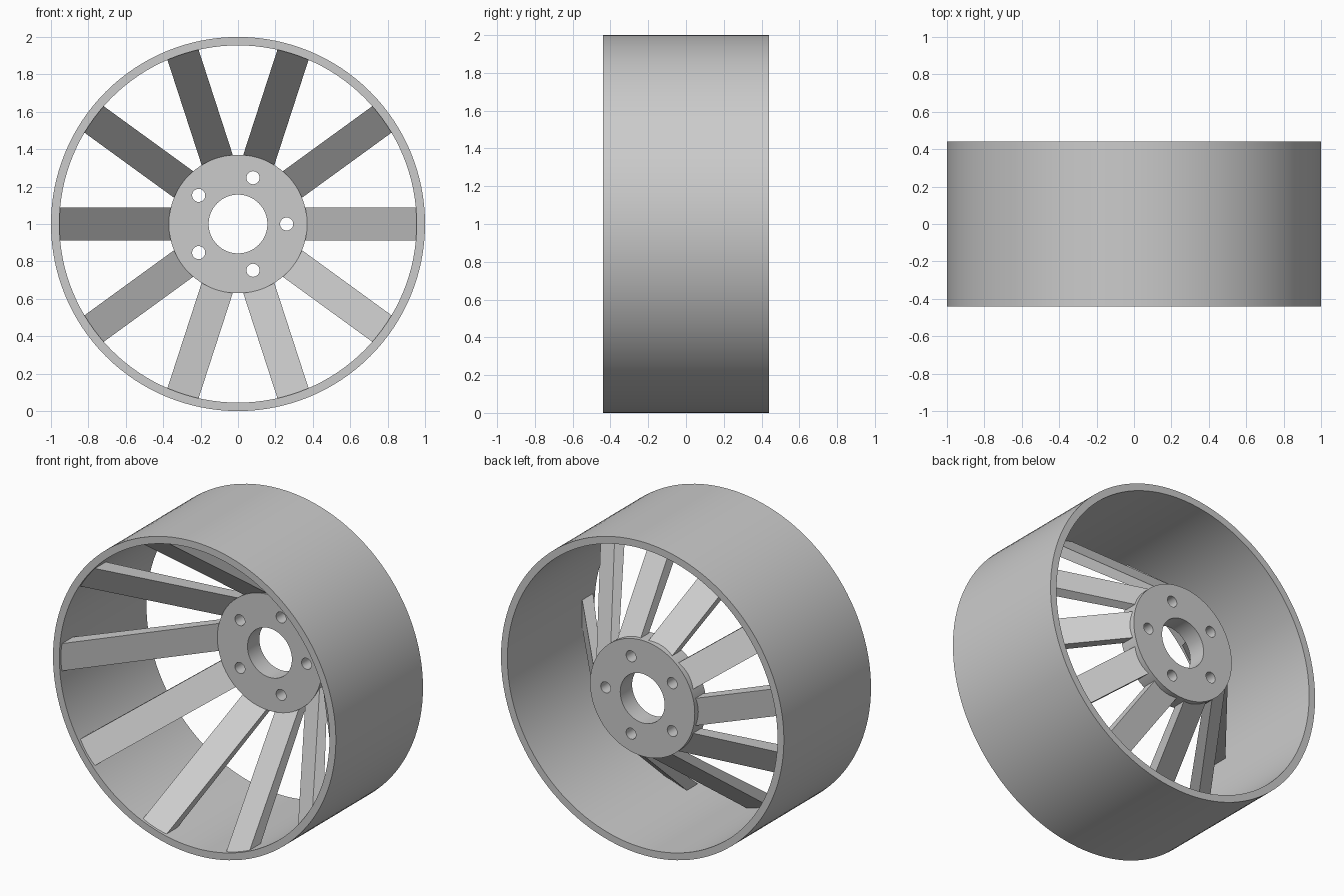
import bpy, bmesh, math
from mathutils import Matrix

if "Cube" in bpy.data.objects:
    bpy.data.objects.remove(bpy.data.objects["Cube"])

RIM_OUT, RIM_IN, HALF_DEPTH = 1.0, 0.955, 0.44
HUB_R, HUB_FRONT, BORE_R = 0.37, 0.32, 0.157
BOLT_CIRCLE, BOLT_R = 0.26, 0.035
CENTRE = Matrix.Translation((0, 0, 1))

metal = bpy.data.materials.new("light_grey_metal")
metal.diffuse_color = (0.6, 0.6, 0.6, 1)
metal.use_nodes = True
metal.node_tree.nodes["Principled BSDF"].inputs["Base Color"].default_value = metal.diffuse_color


def finish(obj):
    obj.data.materials.clear()
    obj.data.materials.append(metal)
    bpy.ops.object.select_all(action='DESELECT')
    obj.select_set(True)
    bpy.context.view_layer.objects.active = obj
    bpy.ops.object.shade_smooth_by_angle(angle=math.radians(30))


def disc(name, circles, y_front, y_back):
    """Plate facing -y; the first circle is the outline, the rest are holes."""
    curve = bpy.data.curves.new(name, 'CURVE')
    curve.dimensions = '2D'
    curve.fill_mode = 'BOTH'
    curve.extrude = (y_back - y_front) / 2
    for cx, cy, r, n in circles:
        s = curve.splines.new('POLY')
        s.points.add(n - 1)
        s.use_cyclic_u = True
        for i, p in enumerate(s.points):
            a = 2 * math.pi * i / n
            p.co = (cx + r * math.cos(a), cy + r * math.sin(a), 0, 1)
    obj = bpy.data.objects.new(name, curve)
    bpy.context.collection.objects.link(obj)
    bpy.ops.object.select_all(action='DESELECT')
    obj.select_set(True)
    bpy.context.view_layer.objects.active = obj
    bpy.ops.object.convert(target='MESH')
    obj = bpy.context.object
    # Weld the caps to the walls and stand the plate upright
    bm = bmesh.new()
    bm.from_mesh(obj.data)
    bmesh.ops.remove_doubles(bm, verts=bm.verts, dist=1e-5)
    bmesh.ops.recalc_face_normals(bm, faces=bm.faces)
    bm.transform(Matrix.Translation((0, (y_front + y_back) / 2, 1))
                 @ Matrix.Rotation(math.pi / 2, 4, 'X'))
    bm.to_mesh(obj.data)
    bm.free()
    finish(obj)


# Rim barrel
disc("rim", [(0, 0, RIM_OUT, 128), (0, 0, RIM_IN, 128)], -HALF_DEPTH, HALF_DEPTH)

# Hub plate with centre bore and five bolt holes
bolts = [(BOLT_CIRCLE * math.cos(a), BOLT_CIRCLE * math.sin(a), BOLT_R, 32)
         for a in (math.radians(72 * i) for i in range(5))]
disc("hub", [(0, 0, HUB_R, 96), (0, 0, BORE_R, 64)] + bolts, HUB_FRONT, HALF_DEPTH)

# Ten spokes sweeping from the recessed hub to the front of the rim
HALF_W, THICK = 0.0875, 0.11
SLOPE = (-0.42 - HUB_FRONT) / (0.95 - HUB_R)
profile = []
for r, back in ((0.345, 0), (0.96, 0), (0.96, 1), (0.345, 1)):
    y = HUB_FRONT + 0.002 + SLOPE * (r - HUB_R) + back * THICK
    profile.append((r, min(y, HALF_DEPTH - 0.005)))

for k in range(10):
    bm = bmesh.new()
    face = bm.faces.new([bm.verts.new((r, y, -HALF_W)) for r, y in profile])
    ext = bmesh.ops.extrude_face_region(bm, geom=[face])
    for v in ext["geom"]:
        if isinstance(v, bmesh.types.BMVert):
            v.co.z += 2 * HALF_W
    bmesh.ops.recalc_face_normals(bm, faces=bm.faces)
    bm.transform(CENTRE @ Matrix.Rotation(math.radians(36 * k), 4, 'Y'))
    mesh = bpy.data.meshes.new(f"spoke_{k + 1}")
    bm.to_mesh(mesh)
    bm.free()
    spoke = bpy.data.objects.new(f"spoke_{k + 1}", mesh)
    bpy.context.collection.objects.link(spoke)
    finish(spoke)
